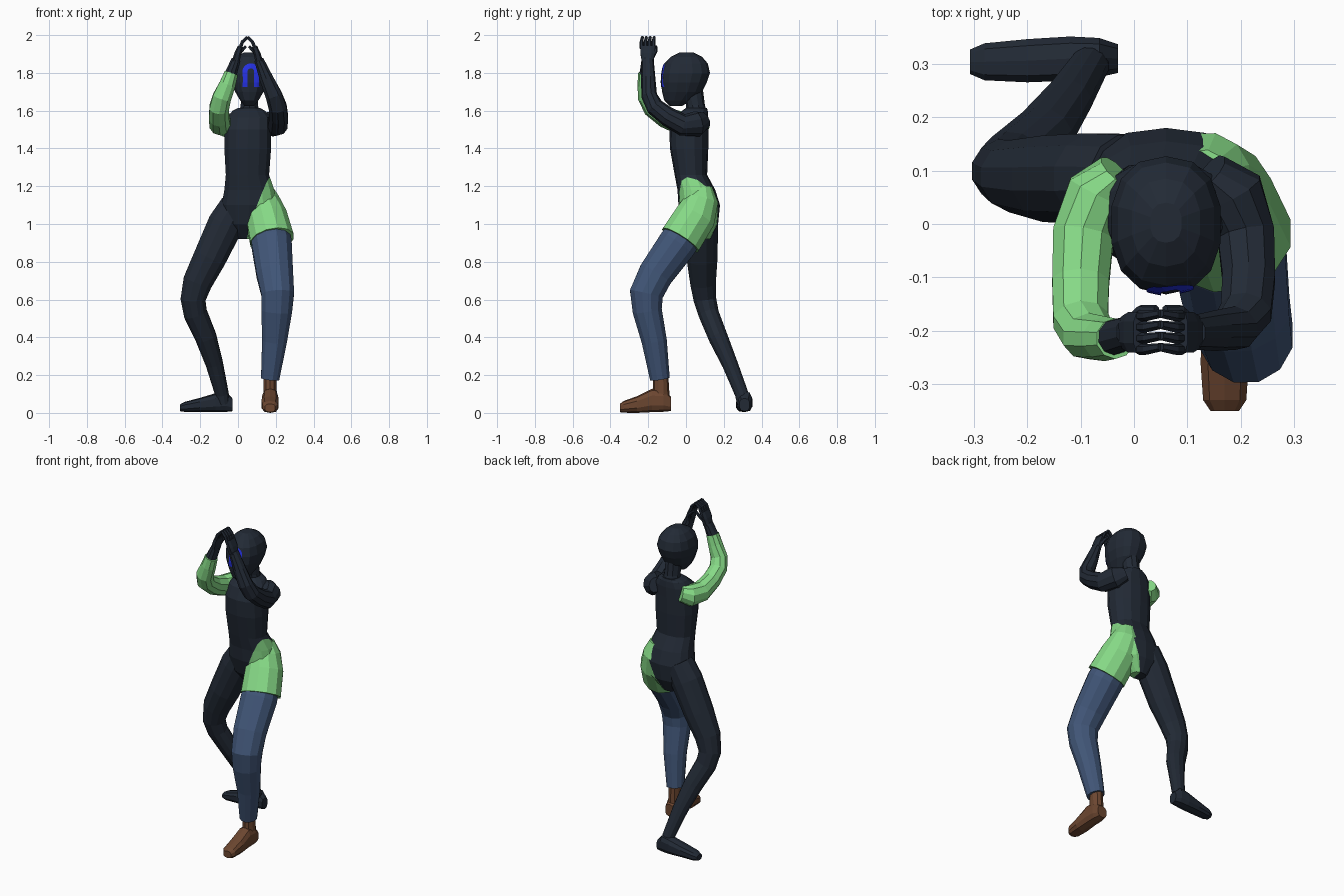
import bpy, bmesh, math
from mathutils import Vector
from mathutils.bvhtree import BVHTree


def mat(name, rgb):
    m = bpy.data.materials.new(name)
    m.diffuse_color = (*rgb, 1)
    return m


DARK = mat("charcoal", (0.016, 0.023, 0.036))
GREEN = mat("light green", (0.24, 0.70, 0.24))
DENIM = mat("denim blue", (0.052, 0.092, 0.185))
BROWN = mat("boot brown", (0.15, 0.062, 0.030))
BLUE = mat("bright blue", (0.018, 0.03, 0.75))


def finish(name, bm, *mats):
    bmesh.ops.recalc_face_normals(bm, faces=bm.faces)
    me = bpy.data.meshes.new(name)
    bm.to_mesh(me)
    bm.free()
    for m in mats:
        me.materials.append(m)
    ob = bpy.data.objects.new(name, me)
    bpy.context.collection.objects.link(ob)
    return ob


def loft(stations, n=10, axis=None, ref=(1, 0, 0), power=1.0):
    """Skin rings (x, y, z, ru, rv) along a path; power < 1 gives boxier rings."""
    bm = bmesh.new()
    pts = [Vector(s[:3]) for s in stations]
    rings = []
    for i, s in enumerate(stations):
        a, b = pts[max(i - 1, 0)], pts[min(i + 1, len(pts) - 1)]
        t = Vector(axis).normalized() if axis else (b - a).normalized()
        u = Vector(ref) - t * t.dot(Vector(ref))
        u.normalize()
        v = t.cross(u)
        ring = []
        for k in range(n):
            ang = 2 * math.pi * (k + 0.5) / n
            c, d = math.cos(ang), math.sin(ang)
            c = math.copysign(abs(c) ** power, c)
            d = math.copysign(abs(d) ** power, d)
            ring.append(bm.verts.new(pts[i] + u * c * s[3] + v * d * s[4]))
        rings.append(ring)
    for r, q in zip(rings, rings[1:]):
        for k in range(n):
            bm.faces.new((r[k], r[(k + 1) % n], q[(k + 1) % n], q[k]))
    bm.faces.new(rings[0])
    bm.faces.new(rings[-1])
    return bm


def levels(rows):
    """Rows (z, x0, x1, y0, y1) to loft stations."""
    return [((a + b) / 2, (c + d) / 2, z, (b - a) / 2, (d - c) / 2) for z, a, b, c, d in rows]


# torso and pelvis, with the slanted green hip cut in
bm = loft(levels([
    (0.92, 0.00, 0.09, 0.05, 0.13),
    (1.00, -0.075, 0.18, -0.01, 0.17),
    (1.10, -0.09, 0.21, -0.04, 0.18),
    (1.18, -0.075, 0.195, -0.045, 0.155),
    (1.26, -0.067, 0.167, -0.06, 0.112),
    (1.40, -0.075, 0.178, -0.085, 0.118),
    (1.50, -0.072, 0.176, -0.088, 0.118),
    (1.565, -0.06, 0.175, -0.06, 0.118),
    (1.60, -0.03, 0.145, -0.02, 0.115),
    (1.615, 0.00, 0.115, 0.0, 0.11)]), n=14, axis=(0, 0, 1), power=0.85)
cut_co, cut_no = Vector((0.06, -0.04, 1.0)), Vector((1, -0.2, -0.40)).normalized()
bmesh.ops.bisect_plane(bm, geom=bm.verts[:] + bm.edges[:] + bm.faces[:],
                       plane_co=cut_co, plane_no=cut_no)
for f in bm.faces:
    f.material_index = int((f.calc_center_median() - cut_co).dot(cut_no) > 0)
finish("torso", bm, DARK, GREEN)

# neck
finish("neck", loft([(0.06, 0.06, 1.57, 0.06, 0.055), (0.06, 0.05, 1.63, 0.048, 0.05),
                     (0.06, 0.035, 1.71, 0.045, 0.055)], axis=(0, 0, 1)), DARK)

# head
bm = loft(levels([
    (1.625, 0.035, 0.085, -0.085, -0.02),
    (1.655, 0.010, 0.110, -0.115, 0.03),
    (1.70, -0.017, 0.137, -0.127, 0.085),
    (1.75, -0.037, 0.157, -0.132, 0.11),
    (1.80, -0.044, 0.164, -0.130, 0.127),
    (1.85, -0.032, 0.152, -0.115, 0.115),
    (1.885, -0.005, 0.125, -0.080, 0.085),
    (1.908, 0.030, 0.090, -0.035, 0.04)]), n=14, axis=(0, 0, 1), power=0.85)
tree = BVHTree.FromBMesh(bm)
finish("head", bm, DARK)

# arch-shaped face mark, laid on the front of the head
bm = bmesh.new()
cx, cz = 0.068, 1.806
path = [(-1, 1.725 - cz), (-0.95, 1.75 - cz), (-0.95, 1.78 - cz)]
arch = [(math.cos(a), 0.033 * math.sin(a)) for a in
        [math.pi * (1 - k / 8) for k in range(9)]]
path = path + arch + [(-x, z) for x, z in reversed(path)]
rows = []
for x, z in path:
    row = []
    for w in (0.018, 0.028, 0.036, 0.045):
        zz = cz + (z if z <= 0 else z * (w / 0.033))
        hit = tree.ray_cast(Vector((cx + x * w, -1, zz)), Vector((0, 1, 0)))[0]
        row.append(bm.verts.new(hit + Vector((0, -0.004, 0))))
    rows.append(row)
for r, q in zip(rows, rows[1:]):
    for k in range(3):
        bm.faces.new((r[k], r[k + 1], q[k + 1], q[k]))
finish("face_mark", bm, BLUE)

# arms: right one has a green sleeve, left one is dark
finish("right_sleeve", loft([
    (-0.035, 0.10, 1.54, 0.035, 0.045), (-0.07, 0.06, 1.525, 0.058, 0.065),
    (-0.095, -0.02, 1.53, 0.06, 0.062), (-0.10, -0.11, 1.565, 0.056, 0.056),
    (-0.10, -0.18, 1.615, 0.054, 0.050), (-0.085, -0.21, 1.67, 0.052, 0.045),
    (-0.055, -0.215, 1.74, 0.045, 0.042), (-0.035, -0.215, 1.80, 0.038, 0.038)]), GREEN)
finish("right_wrist", loft([(-0.04, -0.213, 1.79, 0.034, 0.034),
                            (-0.01, -0.203, 1.87, 0.025, 0.032)]), DARK)
finish("left_arm", loft([
    (0.145, 0.10, 1.55, 0.035, 0.045), (0.185, 0.06, 1.53, 0.06, 0.068),
    (0.21, -0.02, 1.525, 0.056, 0.058), (0.215, -0.10, 1.57, 0.052, 0.052),
    (0.21, -0.165, 1.62, 0.05, 0.048), (0.19, -0.195, 1.68, 0.046, 0.042),
    (0.15, -0.20, 1.77, 0.038, 0.038), (0.11, -0.203, 1.87, 0.026, 0.032)]), DARK)

# hands meeting above the face, mirrored about the plane x = 0.05
for side, s in (("left", 1), ("right", -1)):
    def at(dx, y, z, ru, rv):
        return (0.05 + s * dx, y, z, ru, rv)
    finish(side + "_palm", loft([at(0.062, -0.203, 1.86, 0.022, 0.032),
                                 at(0.052, -0.203, 1.90, 0.019, 0.040),
                                 at(0.038, -0.203, 1.94, 0.014, 0.040)],
                                n=8, power=0.7), DARK)
    for i in range(4):
        y = -0.235 + 0.021 * i
        finish(f"{side}_finger_{i + 1}", loft([
            at(0.04, y, 1.93, 0.011, 0.0105), at(0.026, y, 1.965, 0.010, 0.010),
            at(0.0, y + 0.004, 1.989, 0.009, 0.008)], n=6), DARK)
    finish(side + "_thumb", loft([at(0.052, -0.18, 1.885, 0.013, 0.013),
                                  at(0.036, -0.162, 1.915, 0.011, 0.011),
                                  at(0.008, -0.16, 1.94, 0.008, 0.008)], n=6), DARK)

# left leg: green shorts leg, denim trouser leg, brown boot
finish("left_shorts_leg", loft([
    (0.125, 0.09, 1.20, 0.055, 0.05), (0.13, 0.085, 1.13, 0.09, 0.09),
    (0.15, 0.05, 1.04, 0.112, 0.112), (0.18, -0.03, 0.915, 0.120, 0.116)], n=12), GREEN)
finish("left_trouser_leg", loft([
    (0.165, 0.01, 0.97, 0.10, 0.10), (0.178, -0.045, 0.895, 0.11, 0.106),
    (0.195, -0.16, 0.735, 0.10, 0.096), (0.21, -0.21, 0.63, 0.090, 0.092),
    (0.205, -0.205, 0.54, 0.084, 0.080), (0.193, -0.168, 0.38, 0.068, 0.069),
    (0.170, -0.138, 0.18, 0.050, 0.054)], n=12), DENIM)
finish("left_boot_shaft", loft([(0.17, -0.135, 0.22, 0.035, 0.04),
                                (0.17, -0.13, 0.06, 0.038, 0.045)]), BROWN)
finish("left_boot", loft([
    (0.17, -0.08, 0.048, 0.032, 0.038), (0.17, -0.12, 0.064, 0.043, 0.058),
    (0.17, -0.18, 0.066, 0.044, 0.062), (0.17, -0.26, 0.044, 0.047, 0.044),
    (0.17, -0.33, 0.032, 0.042, 0.031), (0.17, -0.35, 0.026, 0.028, 0.022)],
    n=10, axis=(0, -1, 0), power=0.75), BROWN)

# right leg and foot, turned outward
finish("right_leg", loft([
    (-0.01, 0.085, 1.10, 0.085, 0.085), (-0.065, 0.085, 1.00, 0.098, 0.088),
    (-0.15, 0.085, 0.82, 0.090, 0.084), (-0.215, 0.09, 0.69, 0.080, 0.070),
    (-0.238, 0.10, 0.60, 0.068, 0.062), (-0.225, 0.12, 0.525, 0.064, 0.056),
    (-0.17, 0.17, 0.40, 0.058, 0.053), (-0.125, 0.232, 0.26, 0.047, 0.043),
    (-0.085, 0.295, 0.10, 0.037, 0.037), (-0.078, 0.305, 0.05, 0.036, 0.036)], n=12), DARK)
finish("right_foot", loft([
    (-0.03, 0.31, 0.043, 0.028, 0.034), (-0.065, 0.312, 0.06, 0.038, 0.055),
    (-0.12, 0.310, 0.054, 0.043, 0.050), (-0.20, 0.306, 0.043, 0.042, 0.037),
    (-0.28, 0.304, 0.032, 0.036, 0.027), (-0.307, 0.304, 0.027, 0.024, 0.018)],
    n=10, axis=(-1, 0, 0), ref=(0, 1, 0), power=0.75), DARK)
